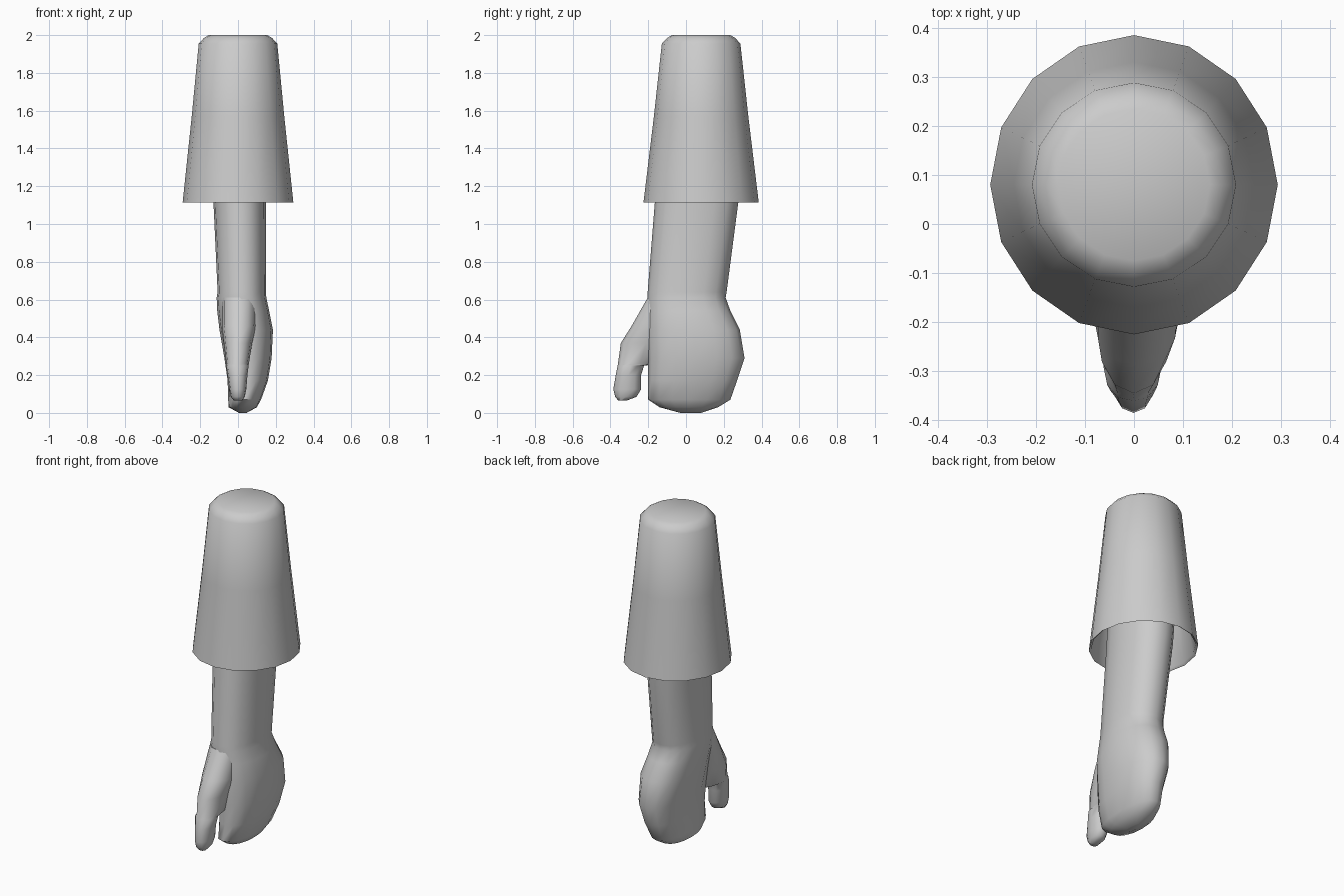
import bpy, bmesh
from math import cos, sin, pi, copysign, radians


def loft(name, rings, sides, power=2.0, angle=50):
    """Skin horizontal rings given as (z, xmin, xmax, ymin, ymax)."""
    bm = bmesh.new()
    loops = []
    for z, x0, x1, y0, y1 in rings:
        loop = []
        for i in range(sides):
            a = 2 * pi * i / sides
            c, s = cos(a), sin(a)
            u = copysign(abs(c) ** (2 / power), c)
            v = copysign(abs(s) ** (2 / power), s)
            loop.append(bm.verts.new(((x0 + x1) / 2 + u * (x1 - x0) / 2,
                                      (y0 + y1) / 2 + v * (y1 - y0) / 2, z)))
        loops.append(loop)
    for a, b in zip(loops, loops[1:]):
        for i in range(sides):
            j = (i + 1) % sides
            bm.faces.new((a[i], a[j], b[j], b[i]))
    bm.faces.new(loops[0][::-1])
    bm.faces.new(loops[-1])
    bmesh.ops.recalc_face_normals(bm, faces=bm.faces)
    mesh = bpy.data.meshes.new(name)
    bm.to_mesh(mesh)
    bm.free()
    ob = bpy.data.objects.new(name, mesh)
    bpy.context.collection.objects.link(ob)
    bpy.ops.object.select_all(action='DESELECT')
    ob.select_set(True)
    bpy.context.view_layer.objects.active = ob
    bpy.ops.object.shade_smooth_by_angle(angle=radians(angle))
    return ob


def round_ring(z, r, ry=None):
    ry = ry or r
    return (z, -r, r, 0.08 - ry, 0.08 + ry)


# Flared sleeve: inner wall, rim, outer wall, rounded shoulder
loft("sleeve", [
    round_ring(1.55, 0.225), round_ring(1.125, 0.28, 0.292),
    round_ring(1.115, 0.293, 0.305), round_ring(1.57, 0.245, 0.25),
    round_ring(1.955, 0.208), round_ring(1.985, 0.18), round_ring(2.0, 0.155),
], 16)

# Forearm and fist as one continuous loft
loft("forearm_and_hand", [
    (0.0, 0.005, 0.045, -0.03, 0.08),
    (0.03, -0.05, 0.10, -0.14, 0.17),
    (0.07, -0.052, 0.122, -0.2, 0.235),
    (0.17, -0.055, 0.158, -0.2, 0.27),
    (0.29, -0.072, 0.178, -0.2, 0.31),
    (0.44, -0.098, 0.185, -0.205, 0.285),
    (0.54, -0.11, 0.165, -0.205, 0.235),
    (0.61, -0.113, 0.15, -0.205, 0.21),
    (0.64, -0.108, 0.148, -0.203, 0.215),
    (1.115, -0.13, 0.147, -0.165, 0.277),
    (1.56, -0.15, 0.147, -0.13, 0.3),
], 16, power=2.25)

# Thumb, blending out of the wrist and hanging in front of the fist
loft("thumb", [
    (0.065, -0.022, 0.022, -0.358, -0.315),
    (0.085, -0.038, 0.036, -0.375, -0.262),
    (0.125, -0.046, 0.044, -0.385, -0.238),
    (0.2, -0.055, 0.05, -0.372, -0.238),
    (0.25, -0.062, 0.056, -0.362, -0.222),
    (0.262, -0.063, 0.058, -0.36, -0.12),
    (0.37, -0.075, 0.075, -0.345, -0.08),
    (0.46, -0.085, 0.095, -0.288, -0.06),
    (0.61, -0.085, 0.1, -0.203, -0.03),
], 12, power=2.1, angle=60)
